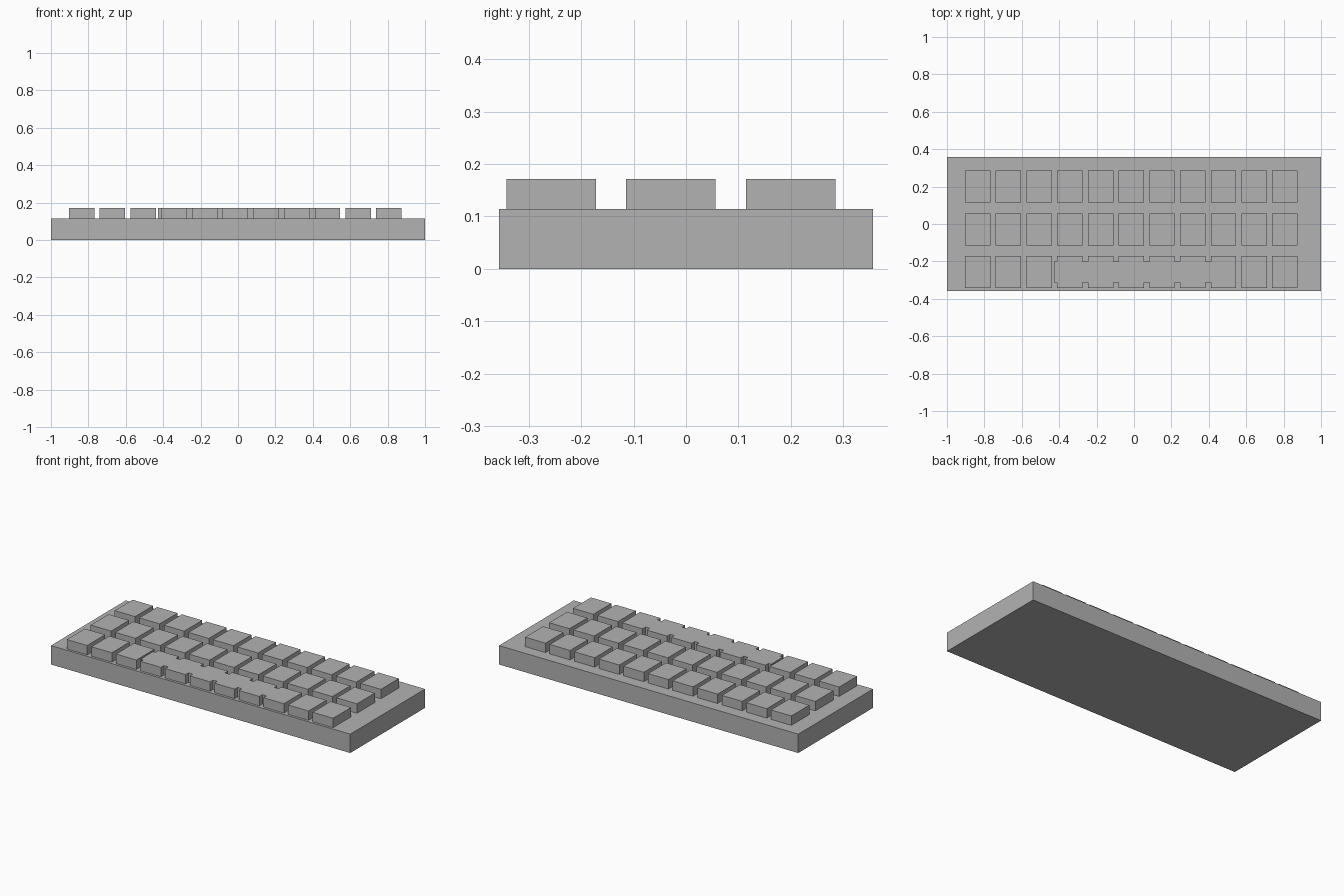
import bpy

cube = bpy.data.objects.get("Cube")
if cube:
    bpy.data.objects.remove(cube, do_unlink=True)

# Single flat grey for the whole model
GREY = (0.45, 0.45, 0.45, 1.0)
grey = bpy.data.materials.new("plain_grey")
grey.use_nodes = True
grey.diffuse_color = GREY
grey.node_tree.nodes["Principled BSDF"].inputs["Base Color"].default_value = GREY

BASE_TOP = 0.114
KEY_TOP = 0.171
KEY_WIDTH, KEY_DEPTH = 0.136, 0.171
COLUMNS, COLUMN_STEP, FIRST_X = 11, 0.1643, -0.836
ROWS = {"front": -0.257, "middle": -0.029, "back": 0.2}


def box(name, x, y, width, depth, bottom, top):
    """Add a sharp-edged box standing between two heights."""
    bpy.ops.mesh.primitive_cube_add(size=1, location=(x, y, (bottom + top) / 2))
    obj = bpy.context.object
    obj.name = name
    obj.scale = (width, depth, top - bottom)
    bpy.ops.object.transform_apply(location=False, rotation=False, scale=True)
    obj.data.materials.append(grey)
    return obj


# Keyboard body
box("keyboard_base", 0, 0, 2, 0.714, 0, BASE_TOP)

# Three rows of keys
for row, y in ROWS.items():
    for column in range(COLUMNS):
        x = FIRST_X + column * COLUMN_STEP
        box(f"{row}_key_{column + 1}", x, y, KEY_WIDTH, KEY_DEPTH, BASE_TOP, KEY_TOP)

# Long bar running through the front row, level with the keys
box("space_bar", 0, ROWS["front"], 0.857, 0.114, BASE_TOP, KEY_TOP)
